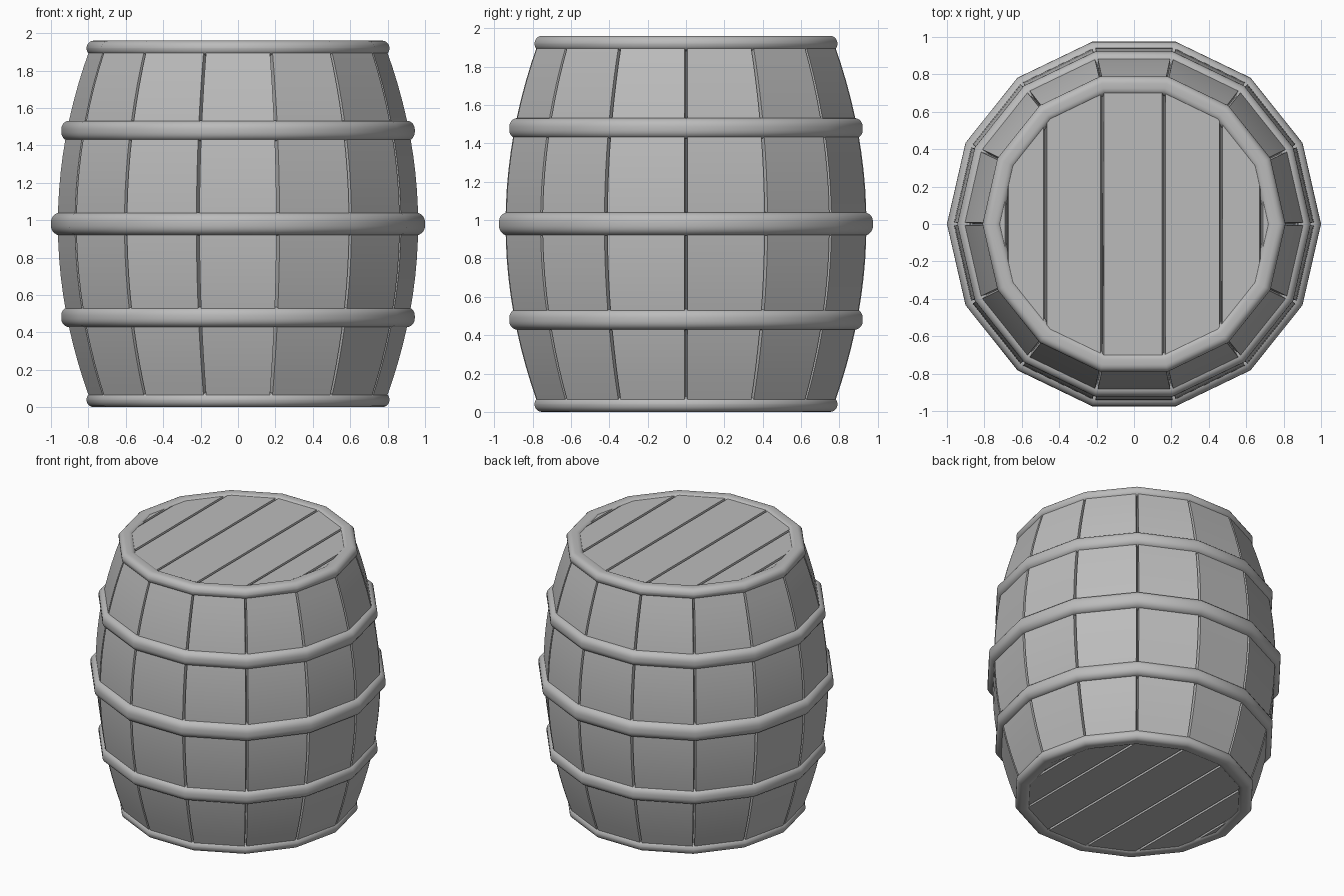
import bpy
import bmesh
from math import cos, sin, pi
from mathutils import Vector

SIDES = 14
HEIGHT = 1.96
MID = HEIGHT / 2

cube = bpy.data.objects.get("Cube")
if cube:
    bpy.data.objects.remove(cube, do_unlink=True)

grey = bpy.data.materials.new("plain_grey")
grey.use_nodes = True
grey.diffuse_color = (0.5, 0.5, 0.5, 1)
grey.node_tree.nodes["Principled BSDF"].inputs["Base Color"].default_value = (0.5, 0.5, 0.5, 1)


def finish(name, bm):
    """Turn a bmesh into a smooth shaded grey object."""
    mesh = bpy.data.meshes.new(name)
    bm.to_mesh(mesh)
    bm.free()
    mesh.materials.append(grey)
    obj = bpy.data.objects.new(name, mesh)
    bpy.context.collection.objects.link(obj)
    bpy.ops.object.select_all(action='DESELECT')
    obj.select_set(True)
    bpy.context.view_layer.objects.active = obj
    bpy.ops.object.shade_smooth_by_angle(angle=pi / 6)
    return obj


def corner(i, radius, z=0):
    a = 2 * pi * i / SIDES
    return Vector((radius * cos(a), radius * sin(a), z))


def loft(bm, rows, closed=False):
    """Skin a list of closed loops of points."""
    loops = [[bm.verts.new(p) for p in row] for row in rows]
    pairs = list(zip(loops, loops[1:]))
    if closed:
        pairs.append((loops[-1], loops[0]))
    for low, high in pairs:
        n = len(low)
        for i in range(n):
            j = (i + 1) % n
            bm.faces.new((low[i], low[j], high[j], high[i]))


# Bulging wall of flat staves, with a narrow V groove at each joint
def stave_row(z):
    radius = 0.965 - 0.196 * (z - MID) ** 2
    row = []
    for i in range(SIDES):
        here = corner(i, radius, z)
        row.append(here.lerp(corner(i - 1, radius, z), 0.02))
        row.append(corner(i, radius - 0.05, z))
        row.append(here.lerp(corner(i + 1, radius, z), 0.02))
    return row


bm = bmesh.new()
STEPS = 20
loft(bm, [stave_row(0.05 + (HEIGHT - 0.1) * k / STEPS) for k in range(STEPS + 1)])
finish("staves", bm)


# Hoops: a rounded bar swept around the same polygon
def hoop(name, z, inner, outer, half, bend):
    rows = []
    for quarter in range(4):
        sx = 1 if quarter in (0, 3) else -1
        sz = 1 if quarter < 2 else -1
        for k in range(6):
            a = (quarter + k / 5) * pi / 2
            edge = outer - bend if sx > 0 else inner + bend
            r = edge + bend * cos(a)
            h = z + sz * (half - bend) + bend * sin(a)
            rows.append([corner(i, r, h) for i in range(SIDES)])
    bm = bmesh.new()
    loft(bm, rows, closed=True)
    bmesh.ops.remove_doubles(bm, verts=bm.verts, dist=0.0005)
    bmesh.ops.recalc_face_normals(bm, faces=bm.faces)
    finish(name, bm)


hoop("middle_hoop", MID, 0.87, 1.0, 0.061, 0.05)
for word, side in (("upper", 1), ("lower", -1)):
    hoop(word + "_hoop", MID + side * 0.498, 0.82, 0.945, 0.054, 0.045)
    hoop(word + "_rim", MID + side * 0.94, 0.705, 0.81, 0.04, 0.039)


# Plank lids, grooved along y
def lid(name, side):
    bm = bmesh.new()
    z = MID + side * 0.97
    bm.faces.new([bm.verts.new(corner(i, 0.75, z)) for i in range(SIDES)])
    for x in (-0.68, -0.475, -0.17, 0.16, 0.465, 0.68):
        for cut in (x - 0.009, x, x + 0.009):
            bmesh.ops.bisect_plane(bm, geom=bm.verts[:] + bm.edges[:] + bm.faces[:],
                                   plane_co=(cut, 0, 0), plane_no=(1, 0, 0))
        for v in bm.verts:
            if abs(v.co.x - x) < 0.001:
                v.co.z -= side * 0.04
    if side < 0:
        bmesh.ops.reverse_faces(bm, faces=bm.faces)
    finish(name, bm)


lid("top_lid", 1)
lid("bottom_lid", -1)
